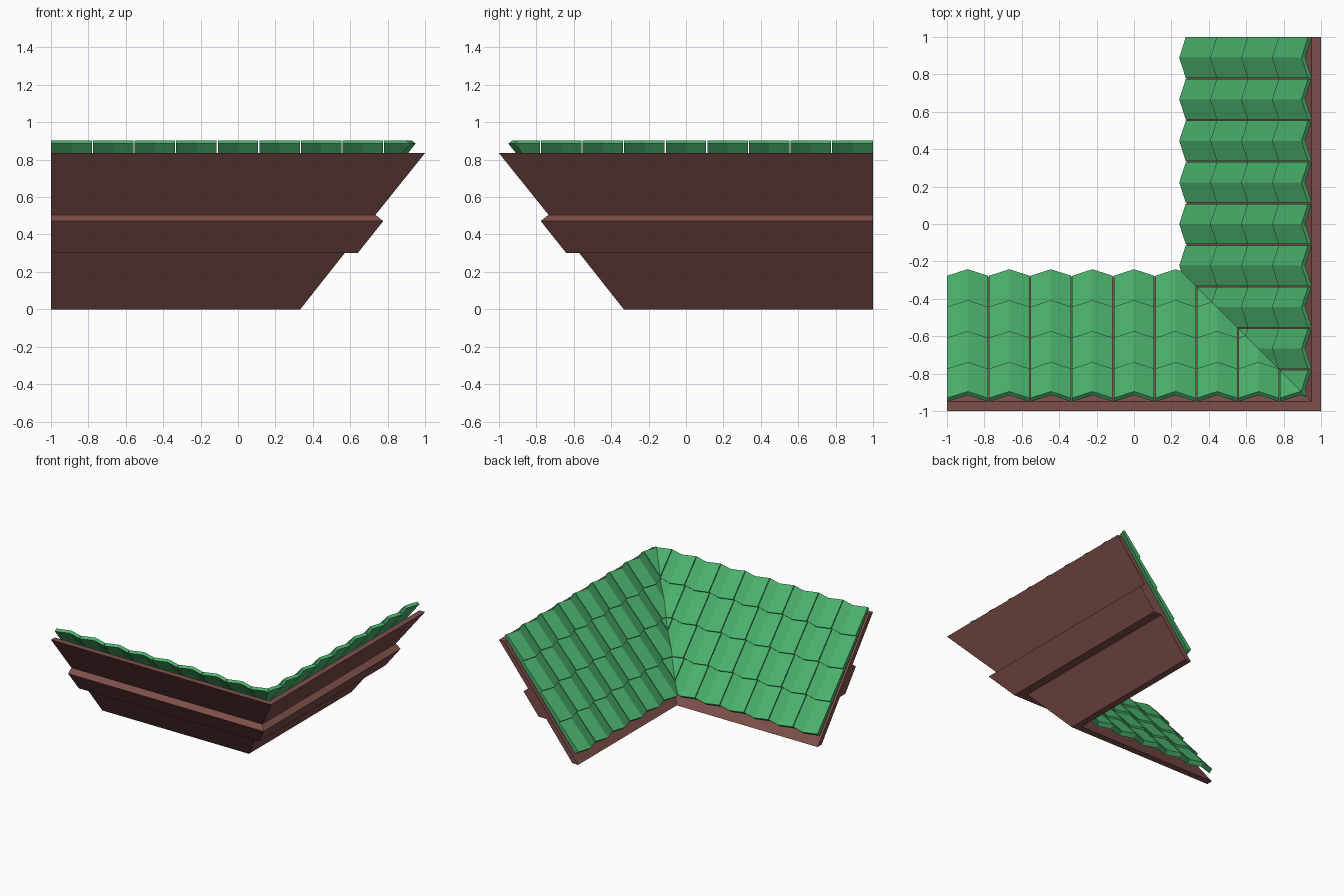
import bpy, bmesh
from mathutils import Vector

if "Cube" in bpy.data.objects:
    bpy.data.objects.remove(bpy.data.objects["Cube"])


def material(name, rgb):
    m = bpy.data.materials.new(name)
    m.diffuse_color = (*rgb, 1)
    m.use_nodes = True
    m.node_tree.nodes["Principled BSDF"].inputs["Base Color"].default_value = m.diffuse_color
    return m


BROWN = material("brown_wood", (0.205, 0.078, 0.068))
GREEN = material("green_tile", (0.07, 0.44, 0.15))

UP = Vector((0.626, 0.78))      # direction up the slope, in x and z
OUT = Vector((-0.78, 0.626))    # direction away from the roof surface
TILES, ROWS, WAVE, GAP = 9, 4, 0.035, 0.003


def loft(bm, rings):
    """Join closed rings of points into a capped solid."""
    loops = [[bm.verts.new(p) for p in r] for r in rings]
    n = len(loops[0])
    for a, b in zip(loops, loops[1:]):
        for i in range(n):
            j = (i + 1) % n
            bm.faces.new((a[i], a[j], b[j], b[i]))
    bm.faces.new(loops[0][::-1])
    bm.faces.new(loops[-1])


def finish(bm, name, mat, swap):
    """Mitre the wing on the corner diagonal; swap reflects it to the front."""
    bmesh.ops.recalc_face_normals(bm, faces=bm.faces[:])
    bmesh.ops.bisect_plane(bm, geom=bm.verts[:] + bm.edges[:] + bm.faces[:],
                           plane_co=(0, 0, 0), plane_no=(-1, -1, 0),
                           clear_outer=True)
    if swap:
        for v in bm.verts:
            v.co = Vector((-v.co.y, -v.co.x, v.co.z))
        bmesh.ops.reverse_faces(bm, faces=bm.faces[:])
    me = bpy.data.meshes.new(name)
    bm.to_mesh(me)
    bm.free()
    me.materials.append(mat)
    ob = bpy.data.objects.new(name, me)
    bpy.context.collection.objects.link(ob)


# Sloping board with a stepped beam along its underside
BOARD = [(0.333, 0), (0.57, 0.30), (0.64, 0.30), (0.777, 0.472),
         (0.735, 0.505), (1, 0.835), (0.95, 0.835), (0.28, 0)]


def board(name, swap):
    bm = bmesh.new()
    loft(bm, [[(x, y, z) for x, z in BOARD] for y in (-1, 1)])
    finish(bm, name, BROWN, swap)


# Rows of ridged tiles, each row lifted at its lower end
def tiles(name, swap):
    bm = bmesh.new()
    low, top = Vector((0.308, 0.082)), Vector((0.95, 0.886))
    for r in range(ROWS):
        a = low + Vector((0.1655, 0.2064)) * r
        b = low + Vector((0.1655, 0.2064)) * (r + 1) if r < ROWS - 1 else top
        section = [a, b, b + OUT * 0.025, a + OUT * 0.04]
        for t in range(TILES):
            y0 = -1 + 2 * t / TILES
            y1 = y0 + 2 / TILES
            ya = y0 + (GAP if t else 0)
            yb = y1 - (GAP if t < TILES - 1 else 0)
            loft(bm, [[(p.x - shift, y, p.y) for p in section]
                      for y, shift in ((ya, 0), ((y0 + y1) / 2, WAVE), (yb, 0))])
    finish(bm, name, GREEN, swap)


for side, swap in (("right", False), ("front", True)):
    board(side + "_roof_board", swap)
    tiles(side + "_roof_tiles", swap)
